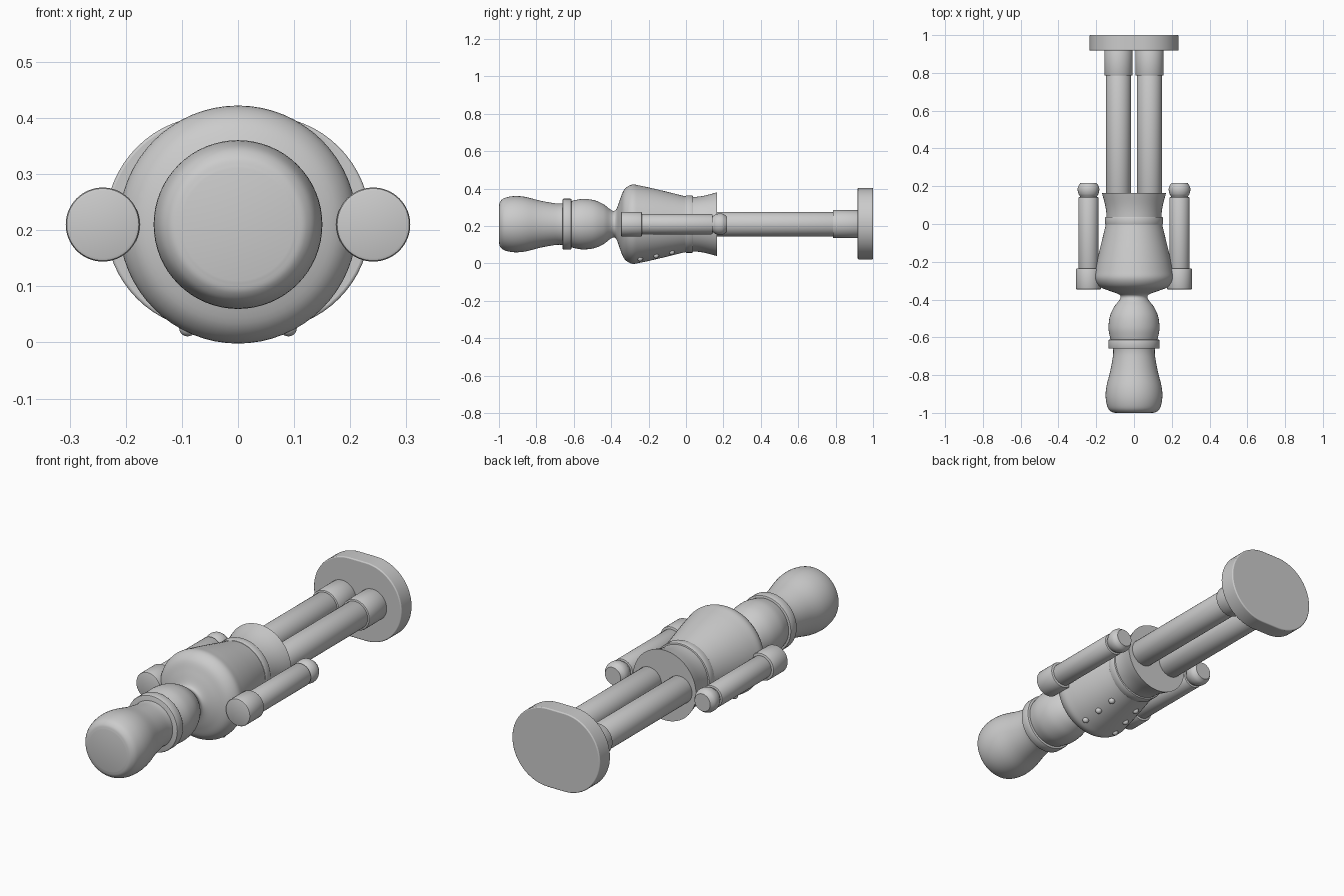
import bpy, bmesh
from math import sin, cos, pi, radians
from mathutils import Vector

cube = bpy.data.objects.get("Cube")
if cube:
    bpy.data.objects.remove(cube, do_unlink=True)

AXIS_Z = 0.21
SIDES = 64

grey = bpy.data.materials.new("plain grey")
grey.use_nodes = True
colour = (0.6, 0.6, 0.6, 1)
grey.diffuse_color = colour
grey.node_tree.nodes["Principled BSDF"].inputs["Base Color"].default_value = colour


def finish(bm, name, bevel=0):
    bmesh.ops.recalc_face_normals(bm, faces=bm.faces[:])
    mesh = bpy.data.meshes.new(name)
    bm.to_mesh(mesh)
    bm.free()
    mesh.materials.append(grey)
    obj = bpy.data.objects.new(name, mesh)
    bpy.context.collection.objects.link(obj)
    if bevel:
        mod = obj.modifiers.new("soft_edge", "BEVEL")
        mod.width, mod.segments = bevel, 3
    bpy.ops.object.select_all(action="DESELECT")
    obj.select_set(True)
    bpy.context.view_layer.objects.active = obj
    bpy.ops.object.shade_smooth_by_angle(angle=radians(35))
    return obj


def smooth(points, steps=5):
    """Catmull-Rom curve through (y, radius) points."""
    pts = [Vector(p) for p in points]
    pts = [2 * pts[0] - pts[1]] + pts + [2 * pts[-1] - pts[-2]]
    out = []
    for a, b, c, d in zip(pts, pts[1:], pts[2:], pts[3:]):
        for i in range(steps):
            t = i / steps
            out.append(0.5 * (2 * b + (c - a) * t + (2 * a - 5 * b + 4 * c - d) * t**2
                              + (3 * b - a - 3 * c + d) * t**3))
    return out + [pts[-2]]


def lathe(name, profile, x=0):
    """Turn a (y, radius) profile around an axis along y, with flat ends."""
    bm = bmesh.new()
    rings = []
    for y, r in profile:
        rings.append([bm.verts.new((x + r * cos(2 * pi * i / SIDES), y,
                                    AXIS_Z + r * sin(2 * pi * i / SIDES)))
                      for i in range(SIDES)])
    for a, b in zip(rings, rings[1:]):
        for i in range(SIDES):
            j = (i + 1) % SIDES
            bm.faces.new((a[i], a[j], b[j], b[i]))
    bm.faces.new(rings[0])
    bm.faces.new(rings[-1])
    return finish(bm, name)


def rod(name, y0, y1, r, x=0, soft=0.006):
    """Cylinder with slightly rounded rims."""
    k = soft * 0.3
    return lathe(name, [(y0, r - soft), (y0 + k, r - k), (y0 + soft, r),
                        (y1 - soft, r), (y1 - k, r - k), (y1, r - soft)], x)


# Tall hat
lathe("hat", smooth([(-1, 0.1), (-0.993, 0.122), (-0.97, 0.14), (-0.92, 0.15),
                     (-0.86, 0.146), (-0.78, 0.126), (-0.71, 0.113),
                     (-0.67, 0.11), (-0.63, 0.115)]))
rod("hat_brim", -0.66, -0.612, 0.136)

# Head, neck and coat in one turned piece
lathe("head_and_coat", smooth([(-0.63, 0.118), (-0.6, 0.127), (-0.55, 0.135),
                               (-0.49, 0.128), (-0.44, 0.106), (-0.405, 0.079),
                               (-0.385, 0.071), (-0.37, 0.085), (-0.352, 0.135),
                               (-0.33, 0.185), (-0.29, 0.211), (-0.24, 0.205),
                               (-0.15, 0.185), (-0.06, 0.163), (0.01, 0.147),
                               (0.05, 0.146), (0.1, 0.153), (0.165, 0.17)]))
rod("belt", -0.005, 0.038, 0.153)

# Arms and legs on both sides
for side, s in (("left", 1), ("right", -1)):
    arm_x, leg_x = s * 0.241, s * 0.082
    rod(side + "_shoulder", -0.347, -0.235, 0.066, arm_x)
    rod(side + "_arm", -0.24, 0.143, 0.054, arm_x)
    lathe(side + "_hand", smooth([(0.13, 0.043), (0.145, 0.044), (0.158, 0.052),
                                  (0.177, 0.057), (0.198, 0.055), (0.218, 0.042)]), arm_x)
    rod(side + "_leg", 0.15, 0.8, 0.066, leg_x)
    rod(side + "_boot", 0.785, 0.925, 0.075, leg_x)

    # Coat buttons
    for n, (y, r) in enumerate(((-0.245, 0.205), (-0.16, 0.187), (-0.075, 0.166))):
        bm = bmesh.new()
        bmesh.ops.create_uvsphere(bm, u_segments=20, v_segments=12, radius=0.015)
        a = radians(26)
        bmesh.ops.translate(bm, verts=bm.verts[:],
                            vec=(s * r * sin(a), y, AXIS_Z - r * cos(a)))
        finish(bm, f"{side}_button_{n + 1}")

# Foot plate with rounded ends
bm = bmesh.new()
outline = []
for centre, start in ((0.045, -pi / 2), (-0.045, pi / 2)):
    for i in range(33):
        a = start + pi * i / 32
        outline.append(bm.verts.new((centre + 0.191 * cos(a), 0.918,
                                     AXIS_Z + 0.003 + 0.191 * sin(a))))
plate = bm.faces.new(outline)
extruded = bmesh.ops.extrude_face_region(bm, geom=[plate])
bmesh.ops.translate(bm, vec=(0, 0.082, 0),
                    verts=[v for v in extruded["geom"] if isinstance(v, bmesh.types.BMVert)])
if not plate.is_valid or len(bm.faces) == 67:
    bm.faces.new(outline)
base = finish(bm, "foot_plate", 0.005)
base.modifiers["soft_edge"].limit_method = "ANGLE"
